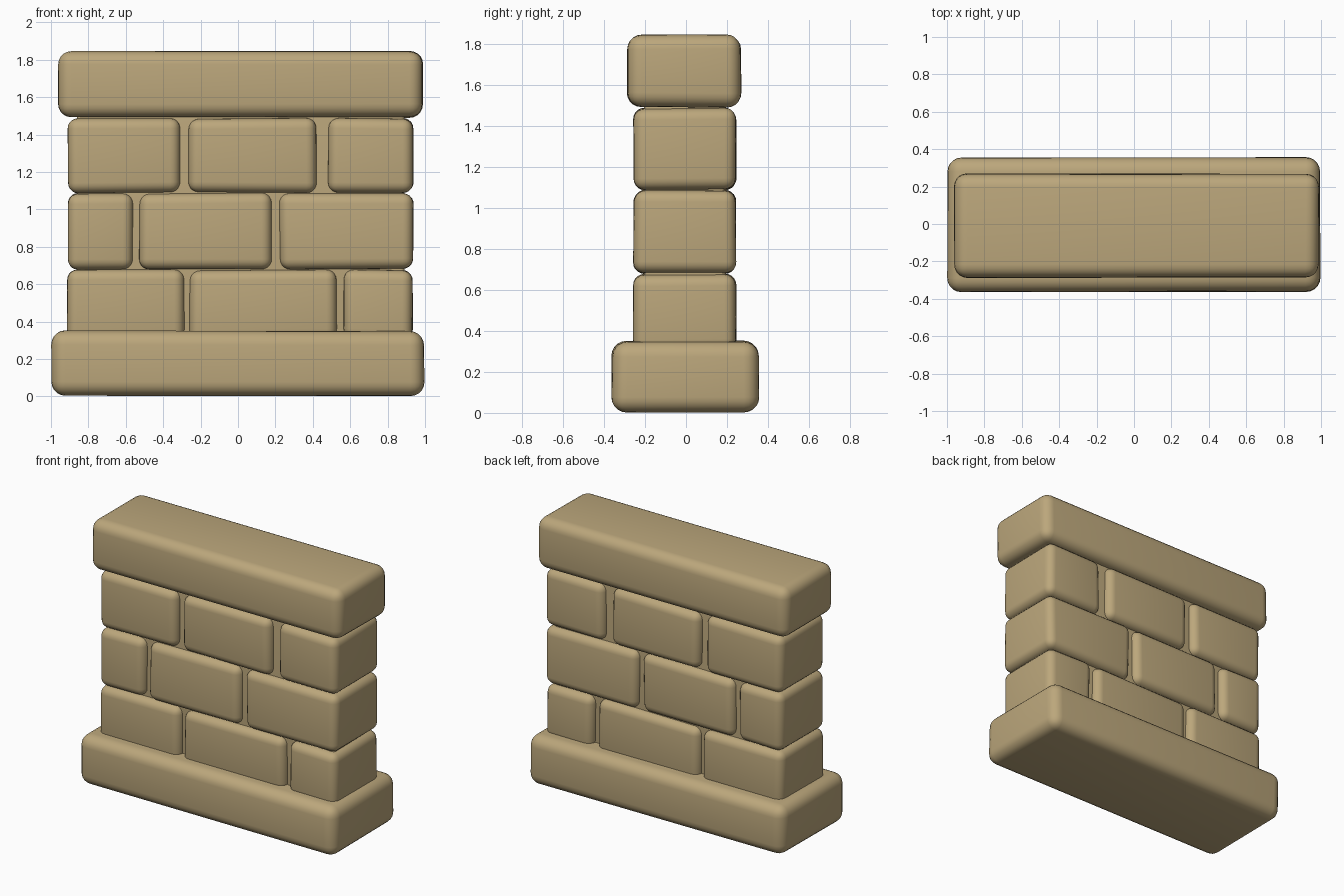
import bpy, bmesh, random

if "Cube" in bpy.data.objects:
    bpy.data.objects.remove(bpy.data.objects["Cube"])

random.seed(4)
stone = bpy.data.materials.new("sandstone")
stone.diffuse_color = (0.50, 0.385, 0.20, 1)
stone.use_nodes = True
stone.node_tree.nodes["Principled BSDF"].inputs["Base Color"].default_value = stone.diffuse_color


def block(name, x, y, z, radius=0.06, wobble=0.008):
    """Rounded stone block filling the given x, y and z ranges."""
    bm = bmesh.new()
    bmesh.ops.create_cube(bm, size=1)
    for v in bm.verts:
        for i, (lo, hi) in enumerate((x, y, z)):
            inset = random.uniform(0, wobble)
            v.co[i] = lo + inset if v.co[i] < 0 else hi - inset
    bmesh.ops.bevel(bm, geom=bm.edges[:], offset=radius, segments=5,
                    profile=0.5, affect='EDGES', clamp_overlap=True)
    for f in bm.faces:
        f.smooth = True
    bmesh.ops.recalc_face_normals(bm, faces=bm.faces[:])
    mesh = bpy.data.meshes.new(name)
    bm.to_mesh(mesh)
    bm.free()
    mesh.materials.append(stone)
    ob = bpy.data.objects.new(name, mesh)
    bpy.context.collection.objects.link(ob)
    return ob


# long plinth and cap stones
block("base_stone", (-1.0, 1.0), (-0.365, 0.36), (0.0, 0.355), 0.075)
block("cap_stone", (-0.967, 0.993), (-0.29, 0.272), (1.487, 1.847), 0.07)

# three staggered courses of bricks
courses = [
    ((0.30, 0.68), [(-0.916, -0.283), (-0.263, 0.533), (0.563, 0.937)]),
    ((0.677, 1.09), [(-0.912, -0.56), (-0.533, 0.187), (0.218, 0.943)]),
    ((1.085, 1.49), [(-0.912, -0.308), (-0.268, 0.425), (0.478, 0.942)]),
]
for row, (z, spans) in enumerate(courses, 1):
    for col, x in enumerate(spans, 1):
        block(f"brick_{row}_{col}", x, (-0.26, 0.248), z, 0.055)

# recessed core closing the joints
block("mortar_core", (-0.86, 0.89), (-0.205, 0.195), (0.2, 1.6), 0.02, 0)
